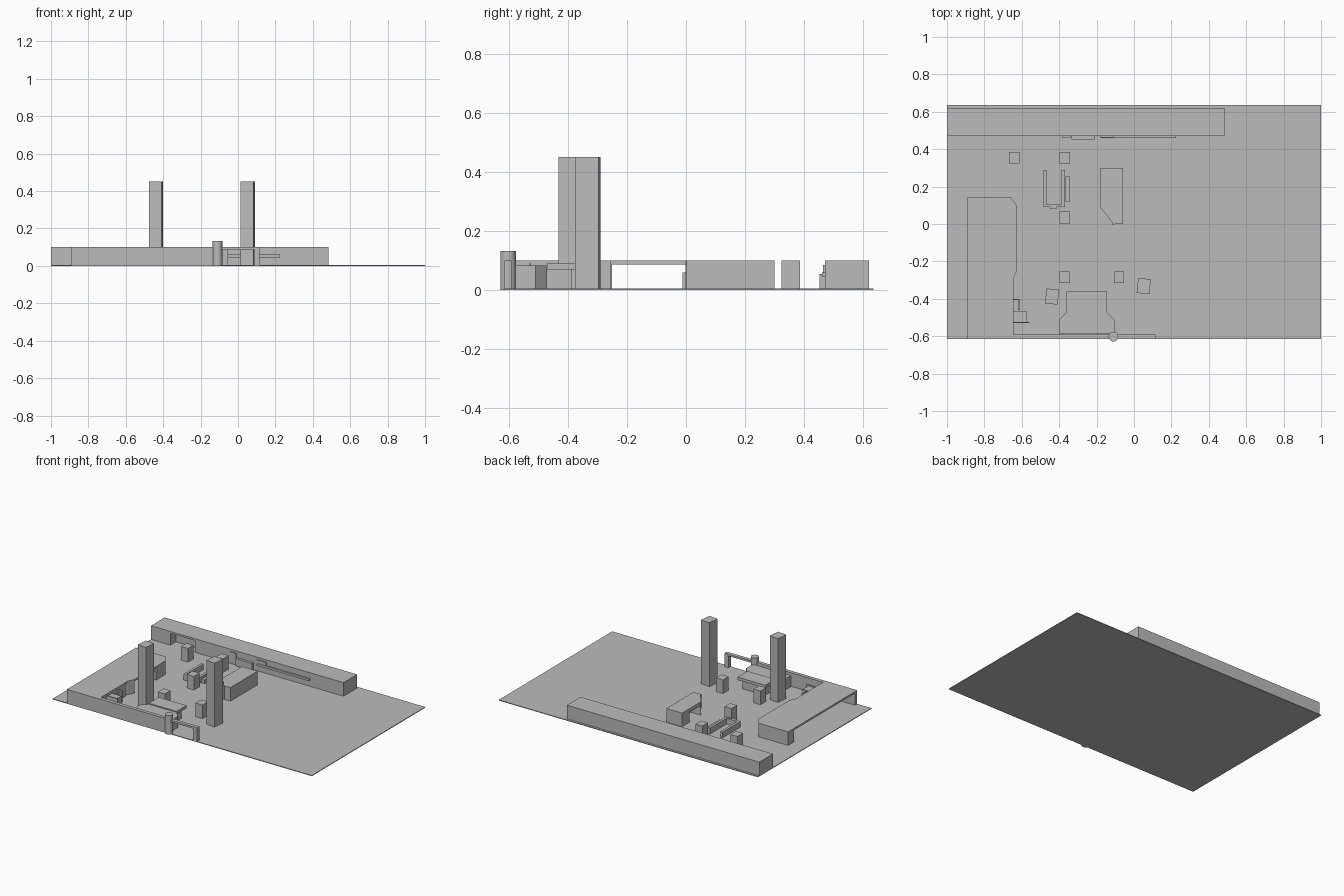
import bpy
import bmesh
from math import radians
from mathutils import Matrix, Vector

cube = bpy.data.objects.get("Cube")
if cube:
    bpy.data.objects.remove(cube, do_unlink=True)

GROUND = 0.005
H = 0.1          # common wall height
LINTEL = 0.087   # underside of roofs and lintels

grey = bpy.data.materials.new("plain_grey")
grey.use_nodes = True
colour = (0.5, 0.5, 0.5, 1)
grey.diffuse_color = colour
grey.node_tree.nodes["Principled BSDF"].inputs["Base Color"].default_value = colour


def finish(name, bm):
    bmesh.ops.recalc_face_normals(bm, faces=bm.faces)
    mesh = bpy.data.meshes.new(name)
    bm.to_mesh(mesh)
    bm.free()
    mesh.materials.append(grey)
    obj = bpy.data.objects.new(name, mesh)
    bpy.context.collection.objects.link(obj)
    return obj


def box(name, x0, x1, y0, y1, z0=0, z1=H, turn=0):
    """Box between two corners, turned about its own upright axis."""
    bm = bmesh.new()
    bmesh.ops.create_cube(bm, size=1)
    place = (Matrix.Translation(((x0 + x1) / 2, (y0 + y1) / 2, (z0 + z1) / 2))
             @ Matrix.Rotation(radians(turn), 4, "Z")
             @ Matrix.Diagonal((x1 - x0, y1 - y0, z1 - z0, 1)))
    bm.transform(place)
    return finish(name, bm)


def prism(name, outline, z0, z1):
    """Upright extrusion of a plan outline."""
    bm = bmesh.new()
    face = bm.faces.new([bm.verts.new((x, y, z0)) for x, y in outline])
    new = bmesh.ops.extrude_face_region(bm, geom=[face])["geom"]
    verts = [v for v in new if isinstance(v, bmesh.types.BMVert)]
    bmesh.ops.translate(bm, verts=verts, vec=Vector((0, 0, z1 - z0)))
    return finish(name, bm)


# Ground slab
box("ground", -1, 1, -0.615, 0.635, 0, GROUND)

# Long rear block with a recessed doorway near its right end
box("rear_block_core", -1, 0.485, 0.53, 0.62)
box("rear_block_right_end", -1, -0.85, 0.47, 0.53)
box("rear_block_front", -0.66, 0.485, 0.47, 0.53)
box("rear_block_lintel", -0.85, -0.66, 0.47, 0.53, LINTEL, H)

# Fittings on the front of the rear block
box("rear_ledge", -0.18, 0.225, 0.46, 0.47, 0.045, 0.06)
box("rear_panel", -0.385, -0.34, 0.463, 0.47, 0, 0.085)
box("rear_counter", -0.335, -0.21, 0.452, 0.47, 0, 0.055)
box("rear_window_frame", -0.18, -0.11, 0.463, 0.47, 0.06, 0.085)

# Side hall: flat roof on walls, open towards the right
hall = [(-0.89, -0.615), (-0.645, -0.615), (-0.645, -0.29),
        (-0.625, -0.25), (-0.625, 0.095), (-0.66, 0.145), (-0.89, 0.145)]
prism("hall_roof", hall, LINTEL, H)
prism("hall_rear_wall", [(-0.89, 0.08), (-0.625, 0.08), (-0.625, 0.095),
                         (-0.66, 0.145), (-0.89, 0.145)], 0, LINTEL)
box("hall_inner_wall", -0.645, -0.625, 0, 0.08, 0, LINTEL)
box("hall_doorway_sill", -0.645, -0.625, -0.012, 0, 0, 0.06)
prism("hall_corner_pier", [(-0.665, -0.32), (-0.645, -0.29),
                           (-0.625, -0.25), (-0.645, -0.25)], 0, LINTEL)
box("hall_passage_wall", -0.66, -0.645, -0.59, -0.32, 0, LINTEL)

# Small stepped blocks beside the hall
box("step_block", -0.645, -0.575, -0.525, -0.465, 0, 0.08)
box("step_screen", -0.645, -0.56, -0.53, -0.525, 0, 0.09)
box("step_side_panel", -0.62, -0.61, -0.46, -0.4, 0, 0.085)
box("step_side_ledge", -0.645, -0.62, -0.407, -0.4, 0, 0.085)

# Front wall and gate
box("front_wall", -0.89, -0.11, -0.615, -0.59)
box("gate_post", 0.085, 0.115, -0.615, -0.59)
box("gate_lintel", -0.11, 0.085, -0.615, -0.59, LINTEL, H)
bm = bmesh.new()
bmesh.ops.create_cone(bm, cap_ends=True, segments=24, radius1=0.026,
                      radius2=0.026, depth=0.132)
bmesh.ops.translate(bm, verts=bm.verts, vec=(-0.11, -0.602, 0.066))
pillar = finish("gate_pillar", bm)
bpy.context.view_layer.objects.active = pillar
pillar.select_set(True)
bpy.ops.object.shade_smooth_by_angle()
pillar.select_set(False)

# Front lodge: chamfered body with a lower porch behind
prism("lodge_body", [(-0.4, -0.585), (-0.105, -0.585), (-0.105, -0.51),
                     (-0.145, -0.47), (-0.36, -0.47), (-0.4, -0.51)], 0, 0.083)
box("lodge_porch_roof", -0.36, -0.145, -0.47, -0.36, 0.07, 0.09)
box("lodge_porch_wall", -0.34, -0.165, -0.47, -0.385, 0, 0.07)

# Pair of tall towers, slightly turned
for side, x, y in (("right", -0.438, -0.388), ("left", 0.052, -0.332)):
    box("tower_" + side, x - 0.034, x + 0.034, y - 0.04, y + 0.04, 0, 0.45, -6)

# Square piers
piers = [(-0.64, 0.355), (-0.37, 0.355), (-0.37, 0.035),
         (-0.37, -0.285), (-0.08, -0.285)]
for i, (x, y) in enumerate(piers):
    box(f"pier_{i + 1}", x - 0.027, x + 0.027, y - 0.031, y + 0.031)

# Low walled enclosure with a plank beside it
box("enclosure_right_rail", -0.485, -0.468, 0.1, 0.29, 0, 0.045)
box("enclosure_left_rail", -0.387, -0.37, 0.1, 0.29, 0, 0.045)
box("enclosure_front_rail", -0.485, -0.37, 0.09, 0.105, 0, 0.045)
box("enclosure_gate", -0.45, -0.415, 0.08, 0.09, 0, 0.045)
box("enclosure_plank", -0.365, -0.342, 0.12, 0.255, 0, 0.03)

# Booth: flat roof, solid rear, open towards the right
booth = [(-0.18, 0.09), (-0.11, 0), (-0.058, 0), (-0.058, 0.3), (-0.18, 0.3)]
prism("booth_roof", booth, 0.075, H)
box("booth_rear", -0.18, -0.058, 0.22, 0.3, 0, 0.075)
box("booth_left_wall", -0.1, -0.058, 0, 0.22, 0, 0.075)
prism("booth_front", [(-0.18, 0.09), (-0.11, 0), (-0.1, 0), (-0.1, 0.09)], 0, 0.075)
box("booth_corner_post", -0.118, -0.105, -0.002, 0.01)
